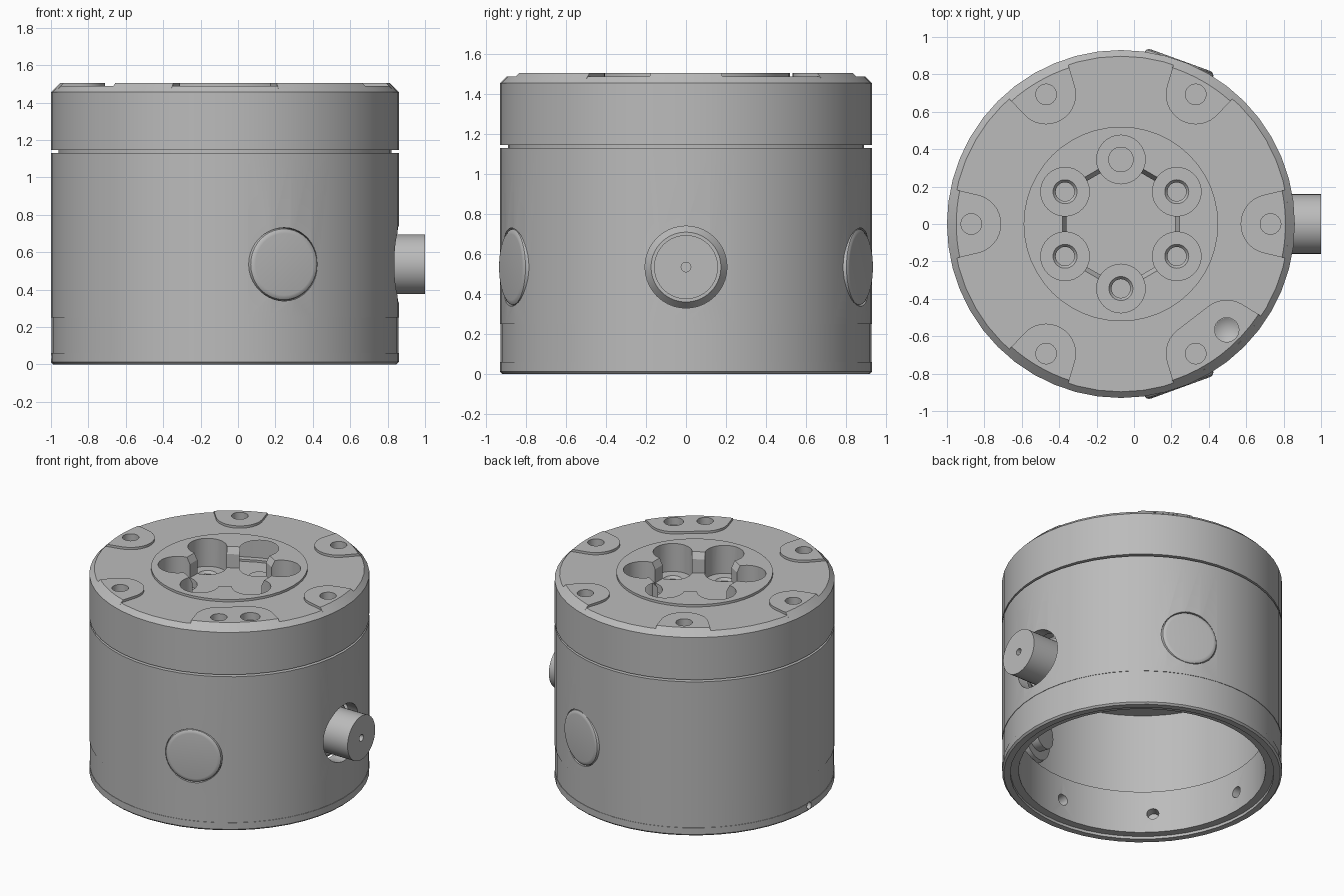
import bpy, bmesh
from math import sin, cos, radians, hypot
from mathutils import Vector

if "Cube" in bpy.data.objects:
    bpy.data.objects.remove(bpy.data.objects["Cube"])

SEG = 48
CENTRE_X = -0.07
PORT_Z = 0.535
TOP = 1.505
parts = []

metal = bpy.data.materials.new("grey_metal")
metal.use_nodes = True
metal.diffuse_color = (0.5, 0.5, 0.5, 1)
metal.node_tree.nodes["Principled BSDF"].inputs["Base Color"].default_value = (0.5, 0.5, 0.5, 1)


def finish(name, bm, keep=True):
    bmesh.ops.recalc_face_normals(bm, faces=bm.faces)
    mesh = bpy.data.meshes.new(name)
    bm.to_mesh(mesh)
    bm.free()
    ob = bpy.data.objects.new(name, mesh)
    bpy.context.collection.objects.link(ob)
    mesh.materials.append(metal)
    if keep:
        parts.append(ob)
    return ob


def polar(radius, degrees, z=0.0):
    a = radians(degrees)
    return Vector((radius * cos(a), radius * sin(a), z))


def lathe(name, profile, axis=None, segments=SEG):
    """Spin (radius, height) points about z, then aim z along axis at port height."""
    bm = bmesh.new()
    verts = [bm.verts.new((r, 0, h)) for r, h in profile]
    edges = [bm.edges.new(pair) for pair in zip(verts, verts[1:])]
    bmesh.ops.spin(bm, geom=verts + edges, cent=(0, 0, 0), axis=(0, 0, 1),
                   angle=radians(360), steps=segments, use_merge=True)
    bmesh.ops.remove_doubles(bm, verts=bm.verts, dist=1e-5)
    if axis is not None:
        bm.transform(axis.to_track_quat("Z", "Y").to_matrix().to_4x4())
        bmesh.ops.translate(bm, verts=bm.verts, vec=(0, 0, PORT_Z))
    return finish(name, bm)


def cut(targets, start, end, r1, r2=None, segments=32):
    """Cut a round, tapered or polygonal hole running from start to end."""
    bm = bmesh.new()
    start, end = Vector(start), Vector(end)
    bmesh.ops.create_cone(bm, cap_ends=True, segments=segments, radius1=r1,
                          radius2=r1 if r2 is None else r2, depth=(end - start).length)
    bm.transform((end - start).to_track_quat("Z", "Y").to_matrix().to_4x4())
    bmesh.ops.translate(bm, verts=bm.verts, vec=(start + end) / 2)
    cutter = finish("cutter", bm, keep=False)
    for ob in targets:
        mod = ob.modifiers.new("cut", "BOOLEAN")
        mod.operation, mod.solver, mod.object = "DIFFERENCE", "EXACT", cutter
        deps = bpy.context.evaluated_depsgraph_get()
        mesh = bpy.data.meshes.new_from_object(ob.evaluated_get(deps))
        ob.modifiers.clear()
        ob.data = mesh
    bpy.data.objects.remove(cutter)


# Cup-shaped housing, open underneath, with a stepped rim and shallow outer band
housing = lathe("housing", [
    (0, 0.93), (0.85, 0.93), (0.85, 0.33), (0.82, 0.33), (0.82, 0.02),
    (0.875, 0.02), (0.875, 0), (0.918, 0), (0.93, 0.012), (0.93, 0.06),
    (0.927, 0.06), (0.927, 0.25), (0.93, 0.25), (0.93, 1.13), (0, 1.13)])

# Solid cap with groove neck, bevelled rim and raised centre
cap = lathe("cap", [
    (0, 1.12), (0.89, 1.12), (0.89, 1.145), (0.93, 1.145), (0.93, 1.455),
    (0.897, 1.488), (0.52, 1.488), (0.52, TOP), (0, TOP)])


# Raised pads that carry the rim bevel upwards; one is widened for a second hole
def pad(name, first, last):
    bm = bmesh.new()
    for z in (1.475, TOP):
        rim = 0.93 - (z - 1.455)
        points = [polar(rim, first - 11.7 + (last - first + 23.4) * i / 8) for i in range(9)]
        for angle in {first, last}:
            middle = polar(0.8, angle)
            points += [p for p in (middle + polar(0.16, i * 10) for i in range(36))
                       if hypot(p.x, p.y) < rim]
        for p in points:
            bm.verts.new((p.x, p.y, z))
    bmesh.ops.convex_hull(bm, input=bm.verts)
    bmesh.ops.delete(bm, geom=[v for v in bm.verts if not v.link_faces], context="VERTS")
    bmesh.ops.dissolve_limit(bm, angle_limit=0.01, verts=bm.verts, edges=bm.edges)
    return finish(name, bm)


for k in range(6):
    angle = k * 60 - 60
    wide = k == 0
    rim_pad = pad(f"rim_pad_{k + 1}", angle, angle + 15 if wide else angle)
    cut([rim_pad, cap], polar(0.8, angle, 1.38), polar(0.8, angle, 1.55), 0.055)
    if wide:
        cut([rim_pad, cap], polar(0.8, -45, 1.45), polar(0.8, -45, 1.55), 0.065)
        cut([cap], polar(0.8, -45, 1.41), polar(0.8, -45, 1.451), 0, 0.065)

# Central pocket: bevelled hexagon joined to six deeper bolt wells
cut([cap], (0, 0, 1.36), (0, 0, 1.55), 0.335, segments=6)
cut([cap], (0, 0, 1.46), (0, 0, 1.52), 0.335, 0.371, segments=6)
for k in range(6):
    angle = 30 + k * 60
    cut([cap], polar(0.345, angle, 1.3), polar(0.345, angle, 1.56), 0.13)
    cut([cap], polar(0.345, angle, 1.275), polar(0.345, angle, 1.305), 0.045, 0.068)
    cut([cap], polar(0.345, angle, 1.18), polar(0.345, angle, 1.285), 0.05)

# Side opening for the shaft, plug seats, fixing holes inside the lower ring
cut([housing], (0.7, 0, PORT_Z), (1.1, 0, PORT_Z), 0.205, segments=40)
for angle in (70, -70):
    cut([housing], polar(0.87, angle, PORT_Z), polar(1.1, angle, PORT_Z), 0.196, segments=40)
for k in range(8):
    cut([housing], polar(0.75, k * 45, 0.16), polar(0.89, k * 45, 0.16), 0.04, segments=20)
cut([housing], (-0.9, 0, 0.04), (-1, 0, 0.04), 0.025, segments=16)

# Shaft, with a bevelled collar and a centre mark
lathe("shaft", [
    (0, 0.72), (0.12, 0.72), (0.12, 0.78), (0.207, 0.78), (0.207, 0.8),
    (0.175, 0.84), (0.16, 0.84), (0.16, 1.07), (0.024, 1.07), (0.024, 1.04), (0, 1.04)],
    axis=Vector((1, 0, 0)), segments=40)

# Two round-edged plugs set in the side wall
for side, angle in (("left", 70), ("right", -70)):
    lathe(f"plug_{side}", [
        (0, 0.75), (0.12, 0.75), (0.12, 0.81), (0.18, 0.81), (0.194, 0.86), (0.194, 0.912),
        (0.189, 0.923), (0.178, 0.93), (0.165, 0.932), (0, 0.932)],
        axis=polar(1, angle), segments=40)

# Shading and placement
bpy.ops.object.select_all(action="DESELECT")
for ob in parts:
    ob.location.x = CENTRE_X
    ob.select_set(True)
bpy.context.view_layer.objects.active = housing
bpy.ops.object.shade_smooth_by_angle(angle=radians(25))
